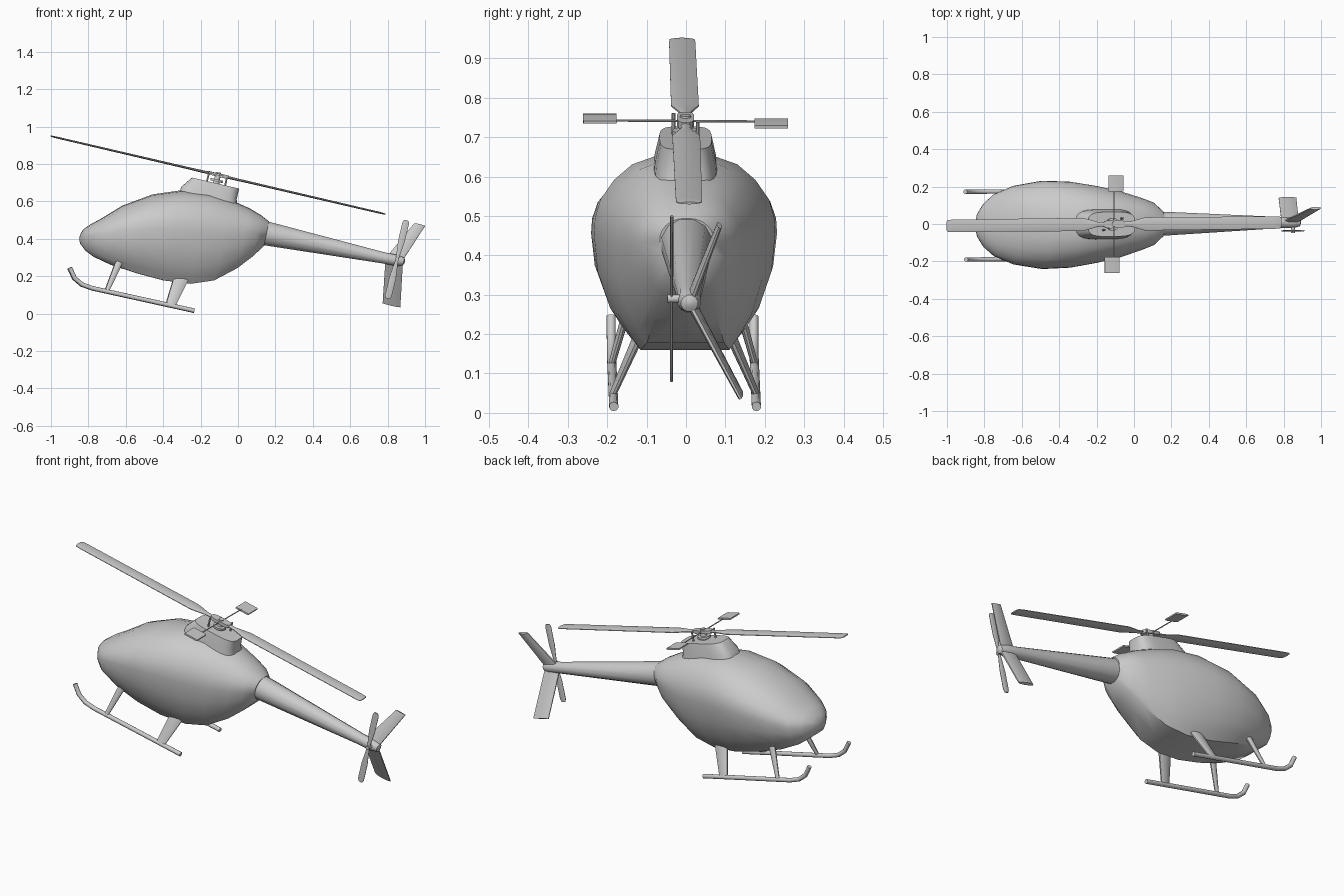
import bpy, math
from mathutils import Vector as V, Matrix

cube = bpy.data.objects.get("Cube")
if cube:
    bpy.data.objects.remove(cube)

grey = bpy.data.materials.new("plain_grey")
grey.use_nodes = True
COLOUR = (0.6, 0.6, 0.6, 1)
grey.diffuse_color = COLOUR
grey.node_tree.nodes["Principled BSDF"].inputs["Base Color"].default_value = COLOUR

YAW = Matrix.Rotation(0.01, 4, "Z")     # slight heading offset of the whole craft
AXIS = V((0.974, 0, -0.227))            # rotor line, nose raised
UP = V((0.227, 0, 0.974))
SIDE = V((0, 1, 0))


def spow(a, p):
    return math.copysign(abs(a) ** p, a)


def ring(c, u, v, n=12, square=1.0):
    """Closed section: half axes u and v, square < 1 makes it boxier."""
    pts = []
    for i in range(n):
        a = math.tau * (i + 0.5) / n
        pts.append(V(c) + V(u) * spow(math.cos(a), square) + V(v) * spow(math.sin(a), square))
    return pts


def loft(name, rings, angle=40):
    n = len(rings[0])
    verts = [YAW @ p for r in rings for p in r]
    faces = [(k * n + i, k * n + (i + 1) % n, (k + 1) * n + (i + 1) % n, (k + 1) * n + i)
             for k in range(len(rings) - 1) for i in range(n)]
    faces += [tuple(range(n))[::-1], tuple(range(len(verts) - n, len(verts)))]
    mesh = bpy.data.meshes.new(name)
    mesh.from_pydata(verts, [], faces)
    mesh.materials.append(grey)
    ob = bpy.data.objects.new(name, mesh)
    bpy.context.collection.objects.link(ob)
    bpy.ops.object.select_all(action="DESELECT")
    ob.select_set(True)
    bpy.context.view_layer.objects.active = ob
    bpy.ops.object.mode_set(mode="EDIT")
    bpy.ops.mesh.select_all(action="SELECT")
    bpy.ops.mesh.normals_make_consistent(inside=False)
    bpy.ops.object.mode_set(mode="OBJECT")
    bpy.ops.object.shade_smooth_by_angle(angle=math.radians(angle))
    return ob


# Fuselage: (x, top, bottom, half width), sections leaning with the body axis
stations = [(-.845, .42, .40, .02), (-.835, .45, .375, .065), (-.80, .478, .338, .12),
            (-.75, .508, .305, .165), (-.65, .578, .262, .21), (-.5, .638, .216, .236),
            (-.35, .66, .178, .23), (-.2, .646, .16, .205), (-.08, .61, .178, .178),
            (.03, .565, .243, .142), (.10, .528, .305, .115), (.15, .494, .362, .068)]
# Right half of the section, from belly to crown, as fractions
half = [(.55, -1), (.68, -.86), (.82, -.68), (.96, -.34), (1, 0), (.99, .2),
        (.93, .43), (.78, .67), (.58, .86), (.3, .97)]
outline = half + [(0, 1)] + [(-y, z) for y, z in reversed(half)] + [(0, -1)]
body = []
for x, top, bot, w in stations:
    mid = bot + (top - bot) * 0.57
    r = []
    for fy, fz in outline:
        z = mid + fz * ((top - mid) if fz > 0 else (mid - bot))
        r.append(V((x + 0.2 * (z - 0.42), fy * w, z)))
    body.append(r)
loft("fuselage", body, 45)

# Tail boom with rounded end
loft("tail_boom", [ring(c, SIDE * r, UP * r) for c, r in
                   [((.10, 0, .438), .068), ((.16, 0, .427), .066), ((.78, 0, .298), .031),
                    ((.85, 0, .284), .031), ((.885, 0, .278), .022), ((.892, 0, .277), .008)]])

# Mast housing: tapered fairing on the roof
deck = [((-.16, 0, .58), .17, .085), ((-.155, 0, .645), .152, .078), ((-.12, 0, .698), .130, .066)]
loft("mast_housing", [ring(c, AXIS * a, SIDE * b, 24, .55) for c, a, b in deck], 35)

# Rotor mast and head
hub = V((-.107, 0, .741))
loft("rotor_mast", [ring(hub + UP * h, AXIS * r, SIDE * r) for h, r in
                    [(-.08, .028), (-.045, .018), (.015, .014)]])
loft("rotor_head", [ring(hub + UP * h, AXIS * .06, SIDE * .022, 12, .6) for h in (-.008, .01)])
loft("swash_plate", [ring(hub + UP * h, AXIS * .035, SIDE * .035) for h in (-.036, -.024)])

# Main rotor blades and control links
for s, label in ((-1, "front"), (1, "rear")):
    loft("main_blade_" + label,
         [ring(hub + AXIS * (s * d), SIDE * w, UP * t, 10) for d, w, t in
          [(.02, .012, .007), (.09, .014, .007), (.17, .037, .006), (.88, .035, .005),
           (.912, .033, .004), (.919, .024, .003)]])
    loft("control_link_" + label,
         [ring(hub + AXIS * (s * .05) + SIDE * (s * .03) + UP * h, AXIS * .005, SIDE * .005, 8)
          for h in (-.06, .008)])

# Stabiliser bar with paddles
bar = V((-.012, -1, .007)).normalized()
chord = AXIS * .042
loft("stabiliser_bar", [ring(hub + bar * d, AXIS * .003, UP * .003, 8) for d in (-.2, .2)])
for s, label in ((-1, "left"), (1, "right")):
    centre = hub + V((-.05 * .25 * s, 0, .006 * s))
    loft("paddle_" + label, [ring(centre - SIDE * (s * d), chord, UP * .005, 8, .4)
                             for d in (.175, .26)])

# Tail fins
loft("upper_fin", [ring((.835, .004, .29), AXIS * .046, (0, .011, -.004), 10),
                   ring((.972, .075, .476), AXIS * .031, (0, .007, -.003), 10)])
loft("lower_fin", [ring((.835, .004, .28), AXIS * .05, (0, .011, .006), 10),
                   ring((.822, .13, .046), AXIS * .051, (0, .007, .004), 10)])

# Tail rotor and its shaft
shaft = V((.85, -.045, .29))
loft("tail_rotor_shaft", [ring((.85, y, .29), (.011, 0, 0), (0, 0, .011)) for y in (0, -.056)])
span = V((.232, 0, .973))
for s, label in ((1, "upper"), (-1, "lower")):
    loft("tail_blade_" + label, [ring(shaft + span * (s * d), V((.973, 0, -.232)) * w, SIDE * .004, 10)
                                 for d, w in [(0, .008), (.04, .012), (.1, .019), (.2, .019), (.215, .012)]])

# Landing gear, mirrored to both sides
path = [(-.235, .016), (-.52, .079), (-.78, .136), (-.835, .156), (-.875, .19), (-.90, .245)]
for s, label in ((-1, "right"), (1, "left")):
    rings = []
    for i, (x, z) in enumerate(path):
        a, b = path[max(i - 1, 0)], path[min(i + 1, len(path) - 1)]
        d = V((b[0] - a[0], 0, b[1] - a[1])).normalized()
        rings.append(ring((x, s * .181, z), SIDE * .012, d.cross(SIDE) * .012, 10))
    loft("skid_" + label, rings)
    loft("front_strut_" + label, [ring((-.63, s * .135, .29), AXIS * .021, SIDE * .012, 10),
                                  ring((-.70, s * .181, .125), AXIS * .012, SIDE * .009, 10)])
    loft("rear_strut_" + label, [ring((-.30, s * .115, .20), AXIS * .042, SIDE * .015, 10),
                                 ring((-.36, s * .181, .05), AXIS * .027, SIDE * .010, 10)])
